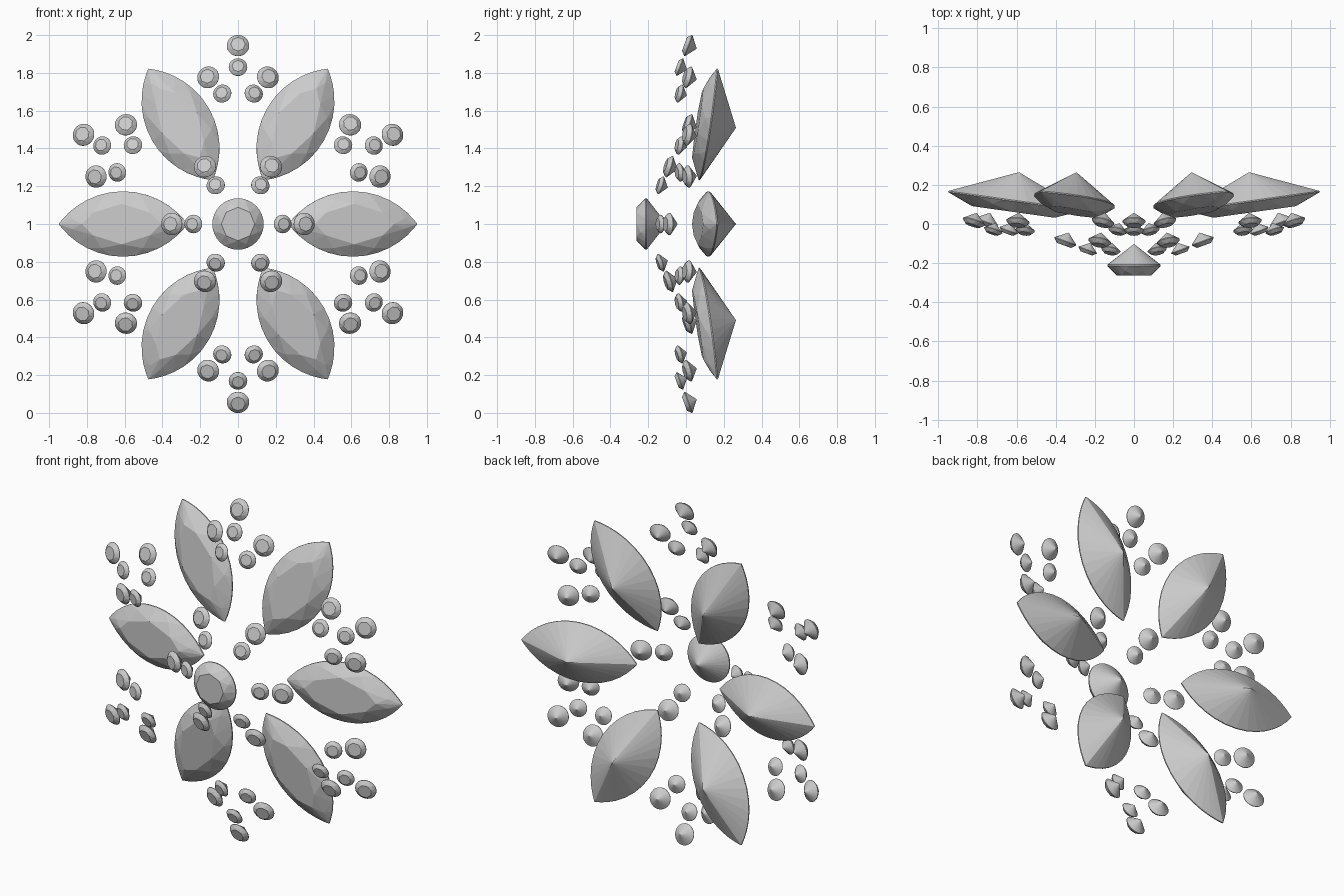
import bpy, bmesh
from math import sin, cos, pi, sqrt, radians
from mathutils import Matrix, Vector

if "Cube" in bpy.data.objects:
    bpy.data.objects.remove(bpy.data.objects["Cube"])

N = 32  # girdle segments (8 crown mains)


def round_outline(r):
    return lambda t: Vector((r * cos(t), r * sin(t), 0))


def marquise_outline(a, b):
    # two circular arcs meeting at pointed tips
    R = (a * a + b * b) / (2 * b)

    def f(t):
        x = a * cos(t)
        y = max(0.0, sqrt(R * R - x * x) - (R - b))
        return Vector((x, y if sin(t) >= 0 else -y, 0))
    return f


def gem_mesh(name, outline, crown, pavilion, girdle, table):
    """Brilliant cut: table, star, kite and girdle facets, pointed pavilion. Local +z is the front."""
    bm = bmesh.new()
    step = 2 * pi / N

    def ring(count, offset, scale, z):
        return [bm.verts.new(outline(2 * pi * (i + offset) / count) * scale + Vector((0, 0, z)))
                for i in range(count)]

    top = ring(8, 0, table, crown)
    mid = ring(8, 0.5, 0.84, girdle + (crown - girdle) * 0.52)
    g1 = ring(N, 0, 1, girdle)
    g0 = ring(N, 0, 1, 0)
    culet = bm.verts.new((0, 0, -pavilion))
    bm.faces.new(top)
    q = N // 8
    for k in range(8):
        n = (k + 1) % 8
        bm.faces.new((top[k], mid[k], top[n]))
        bm.faces.new((top[k], mid[k - 1], g1[k * q]))
        bm.faces.new((top[k], g1[k * q], mid[k]))
        for j in range(q):
            i = k * q + j
            bm.faces.new((mid[k], g1[i], g1[(i + 1) % N]))
    for i in range(N):
        n = (i + 1) % N
        bm.faces.new((g1[i], g0[i], g0[n], g1[n]))
        bm.faces.new((g0[i], culet, g0[n]))
    bmesh.ops.recalc_face_normals(bm, faces=bm.faces)
    me = bpy.data.meshes.new(name)
    bm.to_mesh(me)
    bm.free()
    return me


def place(name, mesh, x, y, h, phi, tilt):
    """Put a gem at (x, y, h from centre), facing front and leaning back along direction phi."""
    ob = bpy.data.objects.new(name, mesh)
    bpy.context.collection.objects.link(ob)
    ob.matrix_world = (Matrix.Translation((x, y, 1 + h)) @ Matrix.Rotation(pi / 2, 4, 'X')
                       @ Matrix.Rotation(phi, 4, 'Z') @ Matrix.Rotation(tilt, 4, 'Y'))


def round_gem(name, r):
    return gem_mesh(name, round_outline(r), 0.4 * r, 0.78 * r, 0.05 * r, 0.65)


small = round_gem("small_gem", 0.049)
medium = round_gem("medium_gem", 0.059)
petal = gem_mesh("petal_gem", marquise_outline(0.344, 0.173), 0.06, 0.145, 0.006, 0.62)


def branch(name, radius, side, y, arm, turn):
    """Two gems in a row, leaning back along the direction arm + turn."""
    ca, sa = cos(arm), sin(arm)
    d = arm + turn
    x, h = radius * ca - side * sa, radius * sa + side * ca
    tilt = radians(20)
    place(name + "_small", small, x, y, h, d, tilt)
    place(name + "_medium", medium, x + 0.114 * cos(d), y + 0.045, h + 0.114 * sin(d), d, tilt)


# centre stone
place("center_gem", round_gem("center_gem", 0.136), 0, -0.208, 0, 0, 0)

for k in range(6):
    a = k * pi / 3
    # large marquise petals
    place(f"petal_{k}", petal, 0.608 * cos(a), 0.121, 0.608 * sin(a), a, radians(8))
    # inner gem pairs over the petal tips
    branch(f"inner_{k}", 0.236, 0, -0.132, a, 0)
    # outer three-branched clusters between the petals
    b = a + pi / 6
    branch(f"outer_mid_{k}", 0.83, 0, -0.031, b, 0)
    for s in (-1, 1):
        branch(f"outer_side_{k}_{'l' if s > 0 else 'r'}", 0.69, s * 0.083, -0.031, b, s * radians(41))
